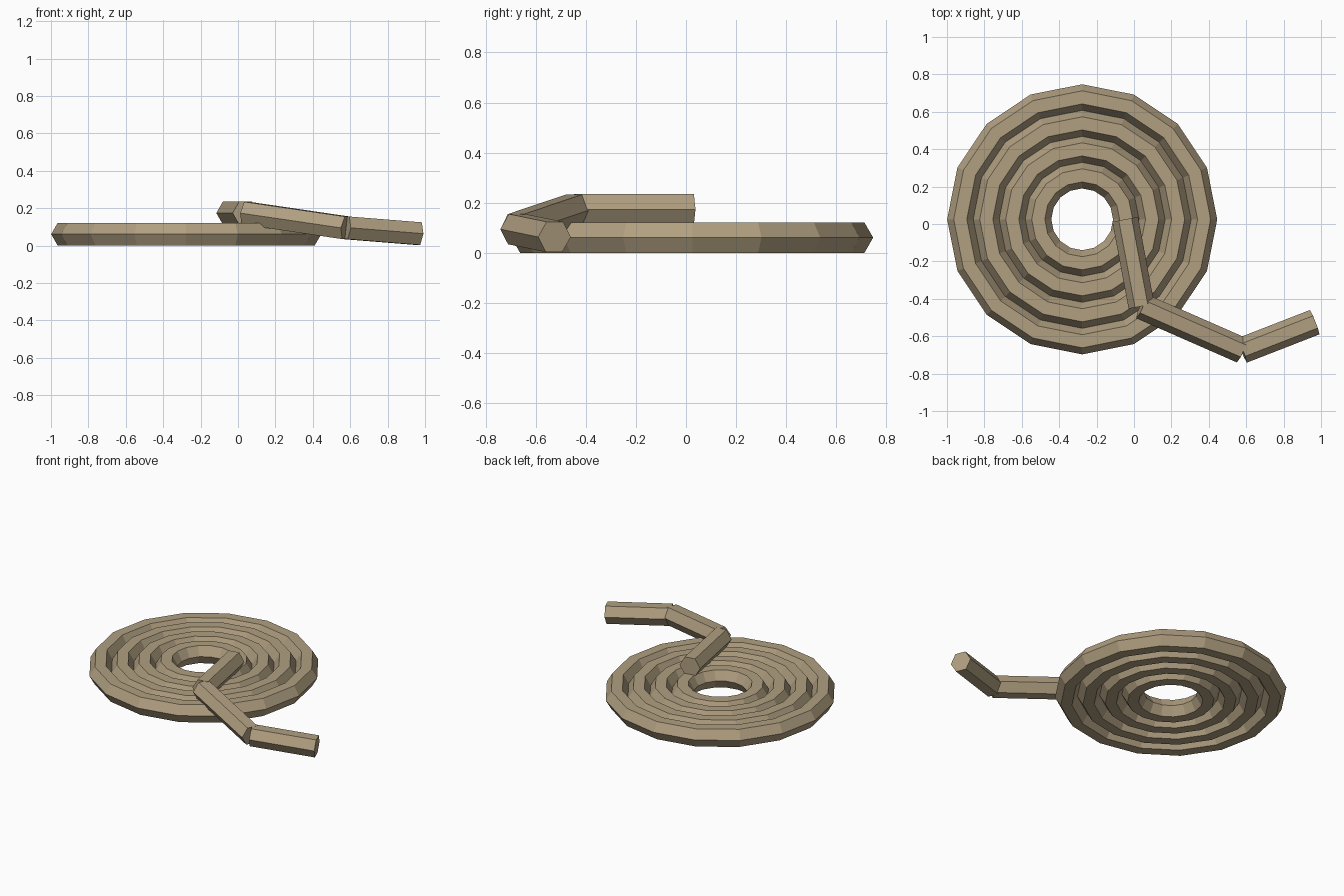
import bpy
import bmesh
import math
from mathutils import Vector

cube = bpy.data.objects.get("Cube")
if cube:
    bpy.data.objects.remove(cube, do_unlink=True)

ROPE_RADIUS = 0.07
ROPE_SIDES = 6
COIL_SIDES = 16
COIL_CENTRE = Vector((-0.277, 0.025, 0.061))

# Single rope colour
tan = bpy.data.materials.new("rope tan")
tan.use_nodes = True
colour = (0.44, 0.35, 0.22, 1)
tan.diffuse_color = colour
tan.node_tree.nodes["Principled BSDF"].inputs["Base Color"].default_value = colour


def hexagon(centre, side, up):
    """Rope cross-section with flat top and pointed sides."""
    points = []
    for i in range(ROPE_SIDES):
        a = math.tau * i / ROPE_SIDES
        points.append(centre + ROPE_RADIUS * (side * math.cos(a) + up * math.sin(a)))
    return points


def skin(name, sections, closed):
    """Join cross-sections into a tube, closed in a loop or capped."""
    bm = bmesh.new()
    loops = [[bm.verts.new(p) for p in section] for section in sections]
    pairs = list(zip(loops, loops[1:]))
    if closed:
        pairs.append((loops[-1], loops[0]))
    else:
        bm.faces.new(loops[0])
        bm.faces.new(loops[-1])
    for a, b in pairs:
        for i in range(ROPE_SIDES):
            j = (i + 1) % ROPE_SIDES
            bm.faces.new((a[i], a[j], b[j], b[i]))
    bmesh.ops.recalc_face_normals(bm, faces=bm.faces)
    mesh = bpy.data.meshes.new(name)
    bm.to_mesh(mesh)
    bm.free()
    mesh.materials.append(tan)
    obj = bpy.data.objects.new(name, mesh)
    bpy.context.collection.objects.link(obj)


# Flat coil of touching rope rings
Z = Vector((0, 0, 1))
for n in range(4):
    radius = 0.235 + n * 0.139
    sections = []
    for k in range(COIL_SIDES):
        a = math.tau * k / COIL_SIDES
        out = Vector((math.cos(a), math.sin(a), 0))
        sections.append(hexagon(COIL_CENTRE + out * radius, out, Z))
    skin(f"coil_ring_{n + 1}", sections, True)

# Loose end: three straight lengths crossing the coil and dropping to the ground
path = [Vector(p) for p in ((-0.047, 0.025, 0.174), (0.04, -0.44, 0.174),
                            (0.578, -0.676, 0.095), (0.966, -0.525, 0.064))]
for n, (start, end) in enumerate(zip(path, path[1:])):
    along = (end - start).normalized()
    side = along.cross(Z).normalized()
    up = side.cross(along)
    skin(f"loose_rope_{n + 1}", [hexagon(p, side, up) for p in (start, end)], False)
